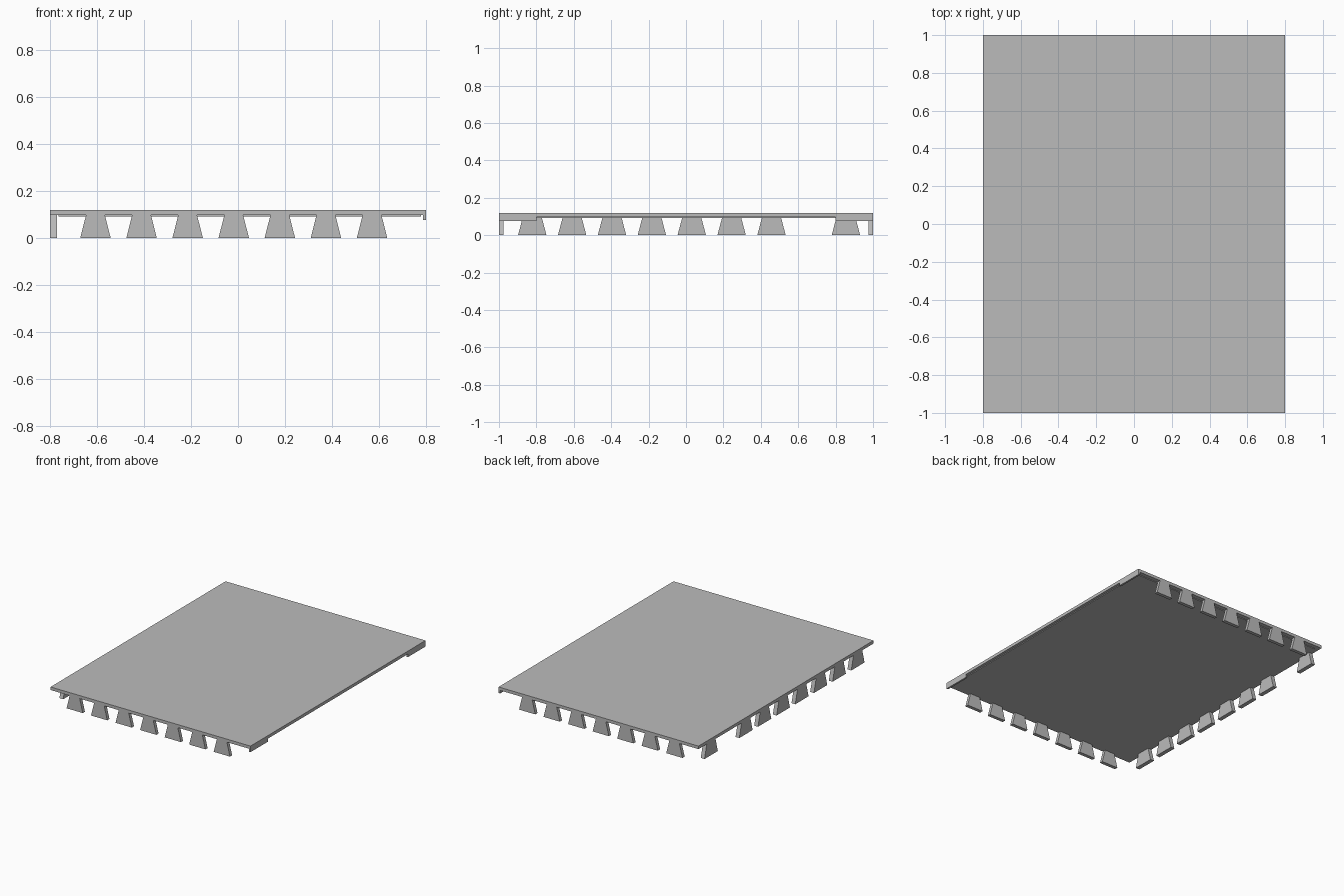
import bpy, bmesh
from mathutils import Matrix, Vector

cube = bpy.data.objects.get("Cube")
if cube:
    bpy.data.objects.remove(cube)

grey = bpy.data.materials.new("light grey")
grey.use_nodes = True
grey.diffuse_color = (0.5, 0.5, 0.5, 1)
grey.node_tree.nodes["Principled BSDF"].inputs["Base Color"].default_value = grey.diffuse_color

HALF_X, HALF_Y = 0.8, 1.0
TOP, UNDER = 0.12, 0.098


def finish(name, bm):
    bmesh.ops.recalc_face_normals(bm, faces=bm.faces)
    mesh = bpy.data.meshes.new(name)
    bm.to_mesh(mesh)
    bm.free()
    mesh.materials.append(grey)
    obj = bpy.data.objects.new(name, mesh)
    bpy.context.collection.objects.link(obj)


def box(name, low, high):
    low, high = Vector(low), Vector(high)
    bm = bmesh.new()
    bmesh.ops.create_cube(bm, size=1)
    bmesh.ops.scale(bm, vec=high - low, verts=bm.verts)
    bmesh.ops.translate(bm, vec=(low + high) / 2, verts=bm.verts)
    finish(name, bm)


def tooth(name, bottom, top, depth, place):
    """Trapezoid flaring downward, outer face on local y = 0."""
    bm = bmesh.new()
    outline = [(-bottom / 2, 0), (bottom / 2, 0), (top / 2, UNDER), (-top / 2, UNDER)]
    face = bm.faces.new([bm.verts.new((x, 0, z)) for x, z in outline])
    extruded = bmesh.ops.extrude_face_region(bm, geom=[face])
    moved = [g for g in extruded["geom"] if isinstance(g, bmesh.types.BMVert)]
    bmesh.ops.translate(bm, vec=(0, depth, 0), verts=moved)
    bm.transform(place)
    finish(name, bm)


# Top slab with a shallow inset panel beneath
box("top_slab", (-HALF_X, -HALF_Y, UNDER), (HALF_X, HALF_Y, TOP))
box("underside_panel", (-0.765, -0.97, 0.093), (0.78, 0.97, UNDER))

# Short lips hanging at both ends of the plain edge
for name, y0, y1 in (("front_lip", -1, -0.8), ("back_lip", 0.8, 1)):
    box(name, (HALF_X - 0.013, y0, 0.076), (HALF_X, y1, UNDER))

# Seven teeth along the front and back edges
for i in range(7):
    x = -0.607 + 0.1963 * i
    tooth(f"front_tooth_{i + 1}", 0.13, 0.08, 0.025, Matrix.Translation((x, -HALF_Y, 0)))
    turn = Matrix.Rotation(3.14159265, 4, "Z")
    tooth(f"back_tooth_{i + 1}", 0.13, 0.08, 0.025, Matrix.Translation((x, HALF_Y, 0)) @ turn)

# Side row: seven evenly spaced teeth and one apart near the back corner
quarter = Matrix.Rotation(-1.57079633, 4, "Z")
for i, y in enumerate([-0.822 + 0.2132 * i for i in range(7)] + [0.855]):
    tooth(f"side_tooth_{i + 1}", 0.152, 0.1, 0.03, Matrix.Translation((-HALF_X, y, 0)) @ quarter)
